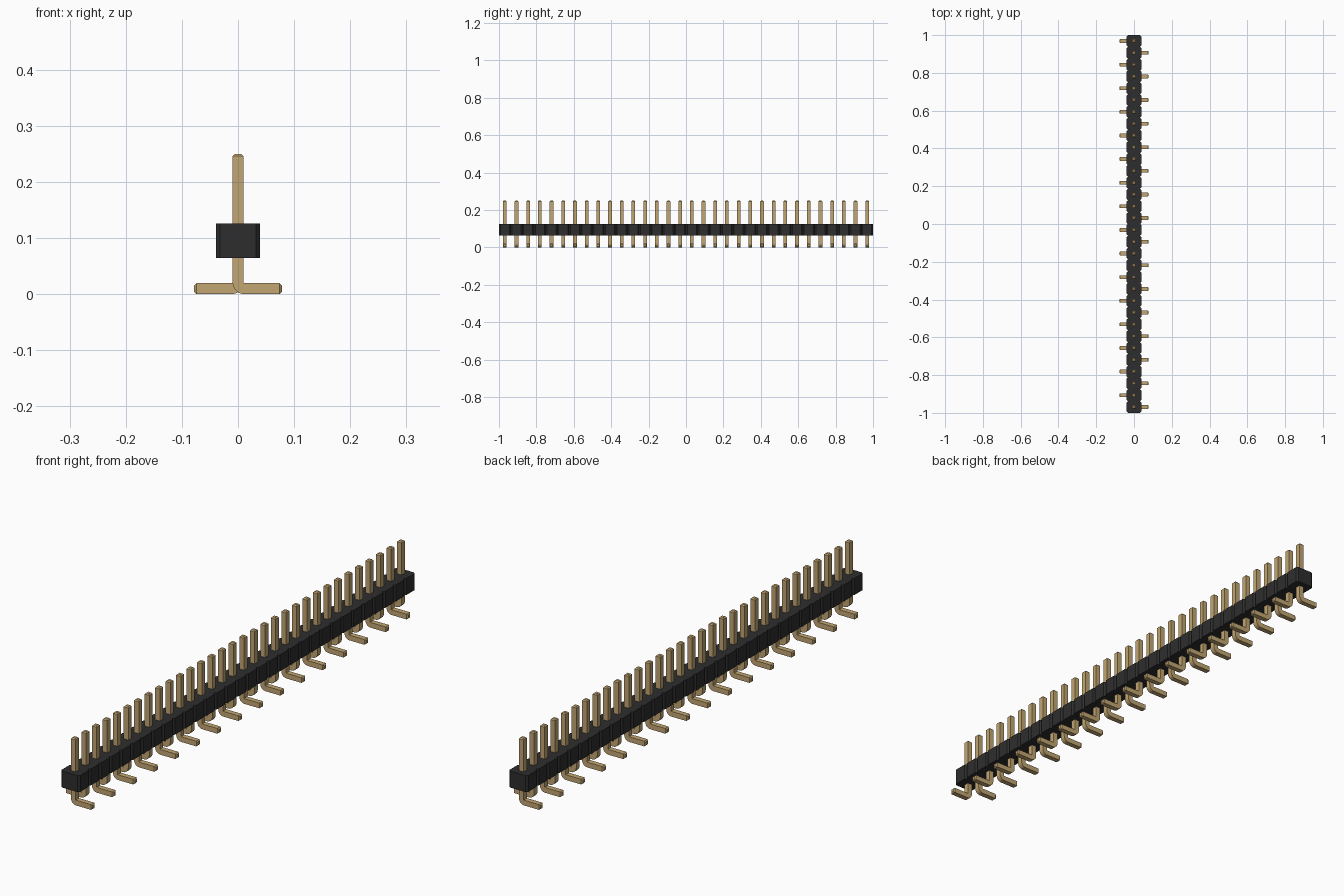
import bpy, bmesh, math
from mathutils import Vector

cube = bpy.data.objects.get("Cube")
if cube:
    bpy.data.objects.remove(cube, do_unlink=True)

COUNT = 32
PITCH = 2 / COUNT
HALF_W, NOTCH = 0.039, 0.007      # housing half width and corner cut
BASE, TOP = 0.064, 0.126          # housing heights
R = 0.0098                        # pin half thickness
BEND = 0.0115                     # pin bend radius on the centreline
TIP = 0.004                       # chamfer at the pin ends


def material(name, color):
    m = bpy.data.materials.new(name)
    m.use_nodes = True
    m.diffuse_color = color
    m.node_tree.nodes["Principled BSDF"].inputs["Base Color"].default_value = color
    return m


def finish(bm, name, mat):
    bmesh.ops.recalc_face_normals(bm, faces=bm.faces)
    mesh = bpy.data.meshes.new(name)
    bm.to_mesh(mesh)
    bm.free()
    mesh.materials.append(mat)
    return mesh


def add(name, mesh):
    ob = bpy.data.objects.new(name, mesh)
    bpy.context.collection.objects.link(ob)
    return ob


black = material("black plastic", (0.027, 0.027, 0.027, 1))
gold = material("pale gold metal", (0.54, 0.38, 0.17, 1))

# Housing: a row of cells with cut corners, as one extruded outline
side = []
for i in range(COUNT):
    y0 = -1 + i * PITCH
    y1 = y0 + PITCH
    side += [(HALF_W - NOTCH, y0), (HALF_W, y0 + NOTCH), (HALF_W, y1 - NOTCH)]
side.append((HALF_W - NOTCH, 1))
outline = side + [(-x, y) for x, y in reversed(side)]
bm = bmesh.new()
face = bm.faces.new([bm.verts.new((x, y, BASE)) for x, y in outline])
up = bmesh.ops.extrude_face_region(bm, geom=[face])["geom"]
bmesh.ops.translate(bm, vec=(0, 0, TOP - BASE),
                    verts=[v for v in up if isinstance(v, bmesh.types.BMVert)])
add("housing", finish(bm, "housing", black))

# Pin: a square section swept down, round the bend and out along the foot
FOOT, HEIGHT = 0.078, 0.25
rings = [(0, HEIGHT, 0, R - TIP), (0, HEIGHT - TIP, 0, R)]
for k in range(6):
    a = math.pi / 2 * k / 5
    rings.append((BEND * (1 - math.cos(a)), R + BEND * (1 - math.sin(a)), a, R))
rings += [(FOOT - TIP, R, math.pi / 2, R), (FOOT, R, math.pi / 2, R - TIP)]
bm = bmesh.new()
loops = []
for x, z, a, h in rings:
    across = Vector((math.cos(a), 0, math.sin(a))) * h
    depth = Vector((0, h, 0))
    c = Vector((x, 0, z))
    loops.append([bm.verts.new(c + across * s + depth * t)
                  for s, t in ((1, 1), (-1, 1), (-1, -1), (1, -1))])
for a, b in zip(loops, loops[1:]):
    for j in range(4):
        k = (j + 1) % 4
        bm.faces.new((a[j], a[k], b[k], b[j]))
bm.faces.new(loops[0])
bm.faces.new(loops[-1])
pin_mesh = finish(bm, "pin", gold)

# Feet alternate sides, the front one pointing to +x
for i in range(COUNT):
    pin = add(f"pin_{i + 1}", pin_mesh)
    pin.location.y = -1 + (i + 0.5) * PITCH
    pin.rotation_euler.z = math.pi * (i % 2)
